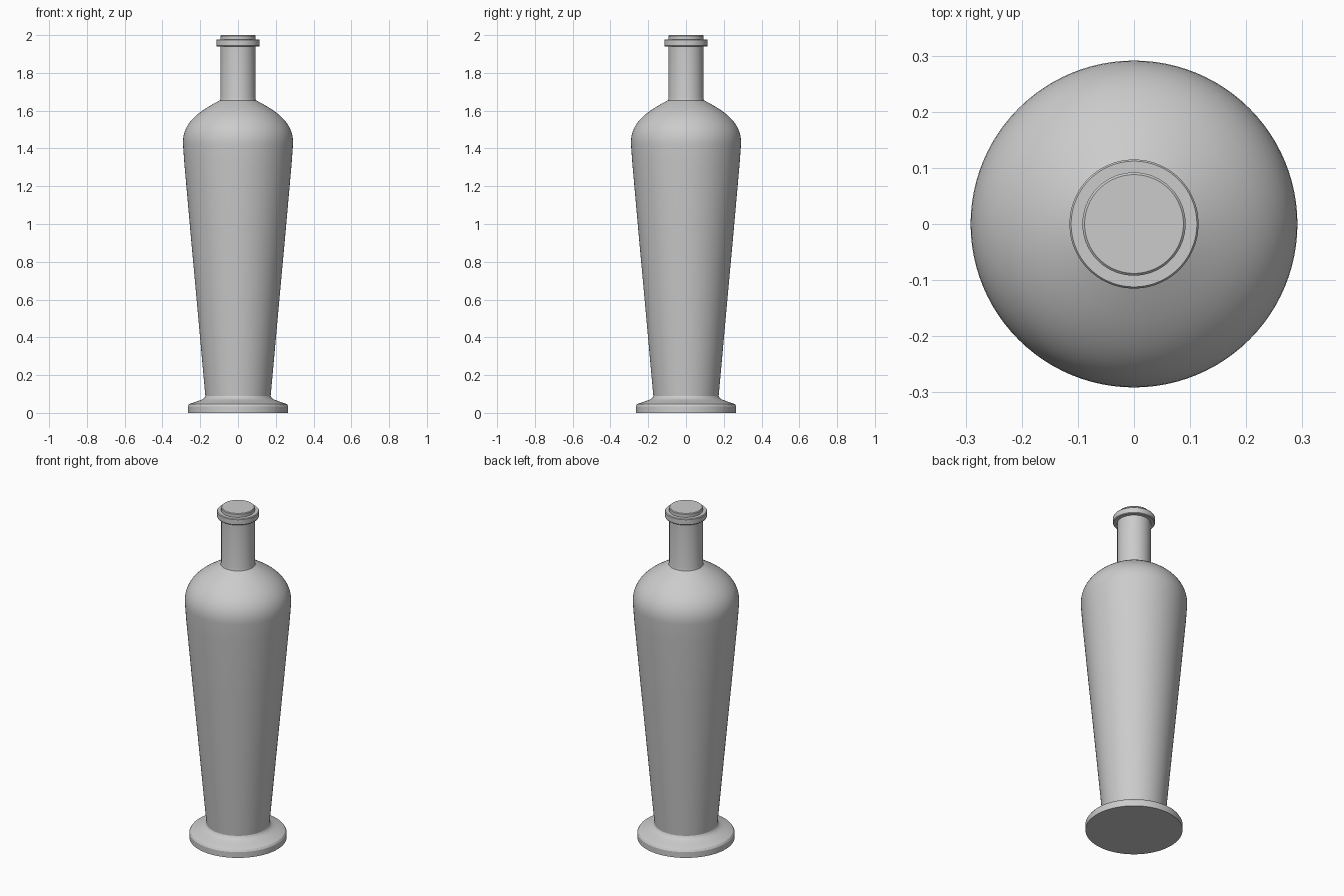
import bpy, bmesh, math
from mathutils import Vector
from mathutils.geometry import interpolate_bezier

if "Cube" in bpy.data.objects:
    bpy.data.objects.remove(bpy.data.objects["Cube"])

SIDES = 96


def bezier(a, b, c, d, n=12):
    pts = [Vector((p[0], p[1], 0)) for p in (a, b, c, d)]
    return [(p.x, p.y) for p in interpolate_bezier(*pts, n)]


def lathe(name, profile):
    """Spin an (r, z) profile, listed bottom to top, about the z axis."""
    bm = bmesh.new()
    verts = [bm.verts.new((r, 0, z)) for r, z in profile]
    edges = [bm.edges.new(pair) for pair in zip(verts, verts[1:])]
    bmesh.ops.spin(bm, geom=verts + edges, cent=(0, 0, 0), axis=(0, 0, 1),
                   angle=math.tau, steps=SIDES, use_merge=True)
    bmesh.ops.remove_doubles(bm, verts=bm.verts, dist=1e-5)
    # spinning an upward profile counter-clockwise should face outward
    bm.normal_update()
    if sum(f.normal.dot(Vector((f.calc_center_median().x, f.calc_center_median().y, 0)))
           for f in bm.faces) < 0:
        bmesh.ops.reverse_faces(bm, faces=bm.faces)
    mesh = bpy.data.meshes.new(name)
    bm.to_mesh(mesh)
    bm.free()
    obj = bpy.data.objects.new(name, mesh)
    bpy.context.collection.objects.link(obj)
    bpy.ops.object.select_all(action='DESELECT')
    obj.select_set(True)
    bpy.context.view_layer.objects.active = obj
    bpy.ops.object.shade_smooth_by_angle(angle=math.radians(30))
    return obj


# Foot: flat disc with a sloped top that sweeps up to the body
lathe("foot", [(0, 0), (0.266, 0), (0.266, 0.035), (0.259, 0.046)]
      + bezier((0.25, 0.05), (0.205, 0.066), (0.178, 0.07), (0.173, 0.09), 8))

# Body: tapered wall and rounded shoulder
lathe("body", [(0.173, 0.09), (0.21, 0.5), (0.252, 0.96), (0.284, 1.32)]
      + bezier((0.291, 1.42), (0.298, 1.54), (0.20, 1.60), (0.095, 1.655), 20))

# Neck
lathe("neck", [(0.095, 1.655), (0.092, 1.67), (0.092, 1.94)])

# Lip ring around the mouth
lathe("lip_ring", [(0.092, 1.94), (0.112, 1.94), (0.115, 1.944),
                   (0.115, 1.974), (0.112, 1.978), (0.092, 1.978)])

# Closed top
lathe("stopper", [(0.092, 1.978), (0.092, 1.996), (0.088, 2.0), (0, 2.0)])
